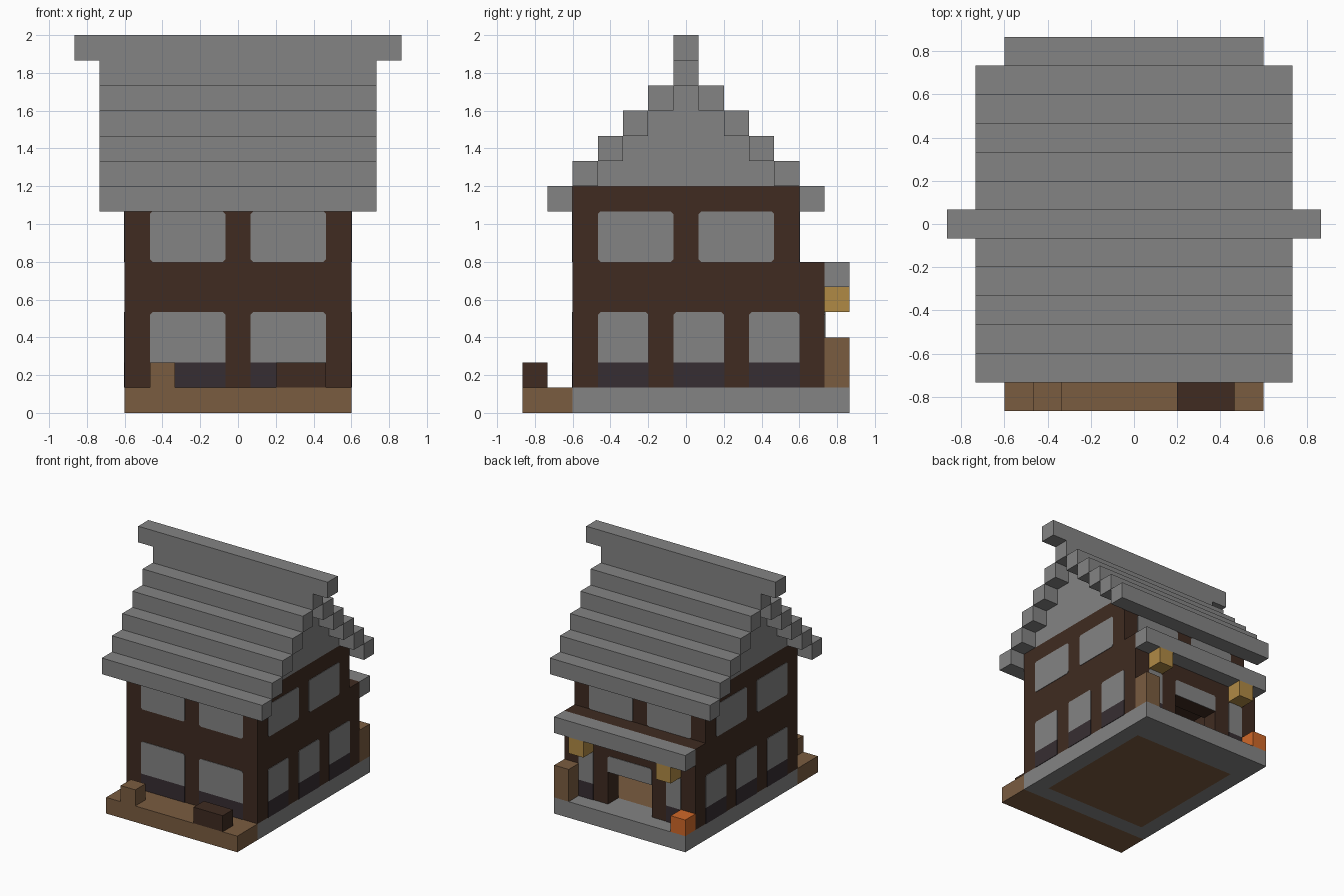
import bpy
import bmesh
from mathutils import Vector

U = 2 / 15          # one building block
PLATE = 0.03        # pane thickness in blocks
NOTCH = 0.1         # clipped pane corner in blocks

cube = bpy.data.objects.get("Cube")
if cube:
    bpy.data.objects.remove(cube, do_unlink=True)


def material(name, rgb):
    mat = bpy.data.materials.new(name)
    mat.use_nodes = True
    mat.diffuse_color = (*rgb, 1)
    bsdf = mat.node_tree.nodes["Principled BSDF"]
    bsdf.inputs["Base Color"].default_value = (*rgb, 1)
    bsdf.inputs["Roughness"].default_value = 0.9
    return mat


grey = material("stone_grey", (0.23, 0.23, 0.23))
dark = material("dark_timber", (0.050, 0.024, 0.015))
wood = material("light_wood", (0.195, 0.107, 0.051))
shade = material("dark_glass", (0.037, 0.027, 0.032))
gold = material("lantern_gold", (0.434, 0.254, 0.060))
orange = material("pumpkin_orange", (0.63, 0.14, 0.022))


def finish(name, mat, bm):
    bmesh.ops.recalc_face_normals(bm, faces=bm.faces)
    mesh = bpy.data.meshes.new(name)
    bm.to_mesh(mesh)
    bm.free()
    mesh.materials.append(mat)
    obj = bpy.data.objects.new(name, mesh)
    bpy.context.collection.objects.link(obj)


def box(name, mat, x, y, z):
    """Block spanning the given (low, high) ranges, in block units."""
    bm = bmesh.new()
    bmesh.ops.create_cube(bm, size=1)
    for v in bm.verts:
        v.co = Vector([(lo + hi) / 2 + c * (hi - lo)
                       for c, (lo, hi) in zip(v.co, (x, y, z))]) * U
    finish(name, mat, bm)


def both_sides(name, mat, x, y, z):
    box("left_" + name, mat, x, y, z)
    box("right_" + name, mat, (-x[1], -x[0]), y, z)


def pane(name, mat, axis, plane, u, v, top=0, bottom=0):
    """Thin plate on the wall at plane, facing outward along axis."""
    (u0, u1), (v0, v1) = u, v
    outline = [(u0, v0 + bottom), (u0 + bottom, v0), (u1 - bottom, v0), (u1, v0 + bottom),
               (u1, v1 - top), (u1 - top, v1), (u0 + top, v1), (u0, v1 - top)]
    outline = list(dict.fromkeys(outline))
    bm = bmesh.new()

    def place(a, b, d):
        return Vector((a, d, b) if axis == "y" else (d, a, b)) * U

    face = bm.faces.new([bm.verts.new(place(a, b, plane)) for a, b in outline])
    out = PLATE if plane > 0 else -PLATE
    moved = bmesh.ops.extrude_face_region(bm, geom=[face])["geom"]
    bmesh.ops.translate(bm, vec=place(0, 0, out),
                        verts=[g for g in moved if isinstance(g, bmesh.types.BMVert)])
    finish(name, mat, bm)


def upper_window(name, axis, plane, u):
    pane(name, grey, axis, plane, u, (6, 8), NOTCH, NOTCH)


def lower_window(name, axis, plane, u):
    pane(name, grey, axis, plane, u, (2, 4), NOTCH)
    pane(name + "_base", shade, axis, plane, u, (1, 2))


# Foundation: stone rim, wooden floor, front deck
both_sides("foundation", grey, (3.5, 4.5), (-4.5, 6.5), (0, 1))
box("front_foundation", grey, (-3.5, 3.5), (-4.5, -3.5), (0, 1))
box("porch_slab", grey, (-3.5, 3.5), (4.5, 6.5), (0, 1))
box("floor", wood, (-3.5, 3.5), (-3.5, 4.5), (0, 1))
box("front_deck", wood, (-4.5, 4.5), (-6.5, -4.5), (0, 1))
box("deck_crate", wood, (-3.5, -2.5), (-6.5, -5.5), (1, 2))
box("deck_bench", dark, (1.5, 3.5), (-6.5, -5.5), (1, 2))

# Walls
box("front_wall", dark, (-4.5, 4.5), (-4.5, -3.5), (1, 9))
both_sides("lower_wall", dark, (3.5, 4.5), (-3.5, 5.5), (1, 6))
both_sides("upper_wall", dark, (3.5, 4.5), (-3.5, 3.5), (6, 9))
box("upper_back_wall", dark, (-4.5, 4.5), (3.5, 4.5), (6, 9))
both_sides("lower_back_wall", dark, (1.5, 3.5), (4.5, 5.5), (1, 6))
box("door_header", dark, (-1.5, 1.5), (4.5, 5.5), (3, 6))
box("upper_floor", dark, (-3.5, 3.5), (-3.5, 4.5), (5, 6))

# Windows
for n, span in enumerate([(-3.5, -0.5), (0.5, 3.5)]):
    lower_window(f"front_lower_window_{n}", "y", -4.5, span)
    for side, axis, plane in [("front", "y", -4.5), ("back", "y", 4.5),
                              ("left", "x", 4.5), ("right", "x", -4.5)]:
        upper_window(f"{side}_upper_window_{n}", axis, plane, span)
for side, plane in [("left", 4.5), ("right", -4.5)]:
    for n, start in enumerate([-3.5, -0.5, 2.5]):
        lower_window(f"{side}_lower_window_{n}", "x", plane, (start, start + 2))
for n, span in enumerate([(-3.5, -2.5), (2.5, 3.5)]):
    lower_window(f"back_lower_window_{n}", "y", 5.5, span)
pane("door_transom", grey, "y", 5.5, (-1.5, 1.5), (3, 4), NOTCH)

# Porch
box("porch_awning", grey, (-4.5, 4.5), (5.5, 6.5), (5, 6))
both_sides("lantern", gold, (2.5, 3.5), (5.5, 6.5), (4, 5))
box("porch_post", wood, (3.5, 4.5), (5.5, 6.5), (1, 3))
box("pumpkin", orange, (-4.5, -3.5), (5.5, 6.5), (1, 2))

# Stepped roof and gables
for step in range(5):
    outer, z = 5.5 - step, 8 + step
    box(f"front_roof_step_{step}", grey, (-5.5, 5.5), (-outer, 1 - outer), (z, z + 1))
    box(f"back_roof_step_{step}", grey, (-5.5, 5.5), (outer - 1, outer), (z, z + 1))
    if step:
        both_sides(f"gable_{step}", grey, (3.5, 4.5), (1 - outer, outer - 1), (z, z + 1))
box("ridge_support", grey, (-5.5, 5.5), (-0.5, 0.5), (13, 14))
box("ridge_beam", grey, (-6.5, 6.5), (-0.5, 0.5), (14, 15))
